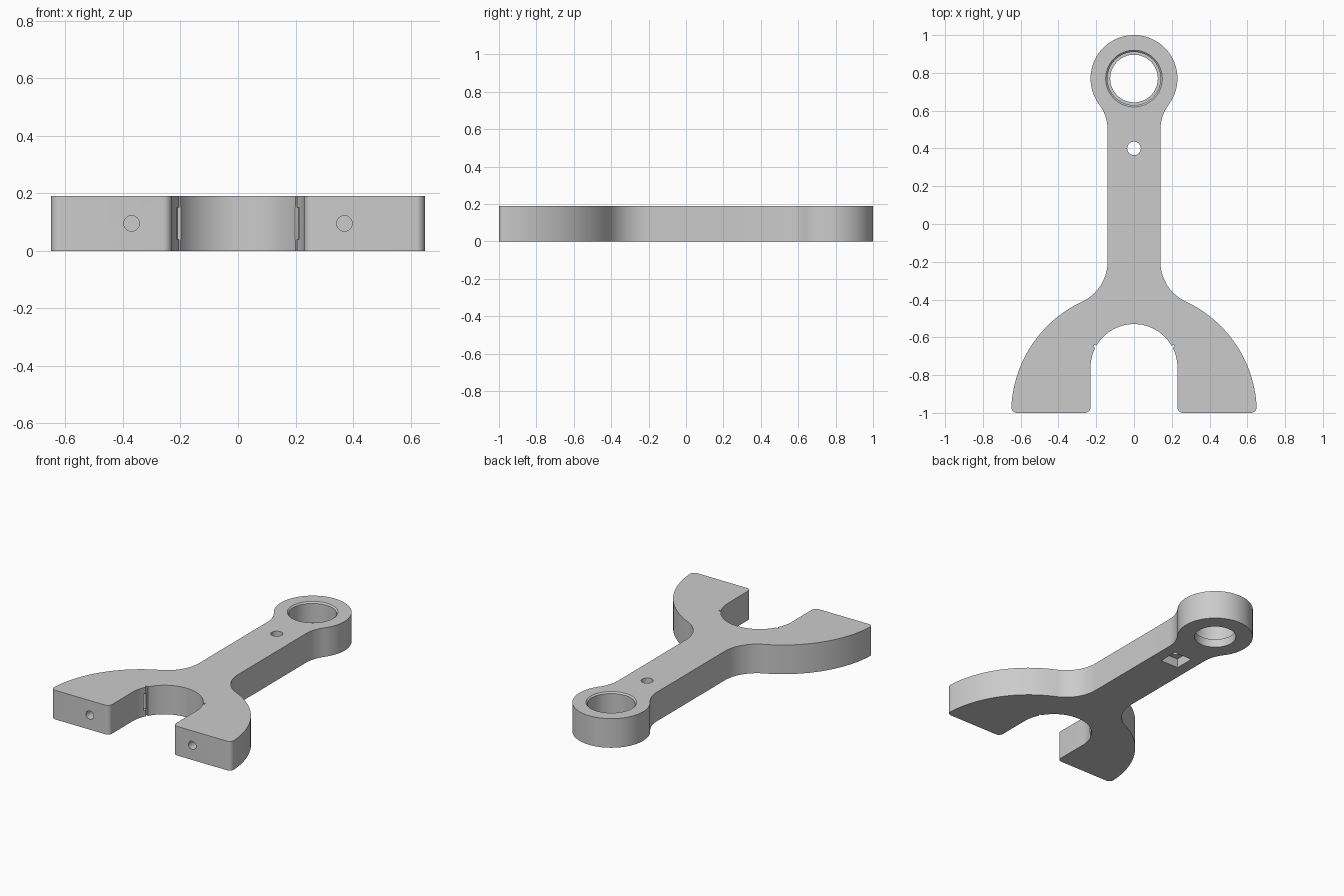
import bpy, bmesh
from math import sin, cos, atan2, radians, pi, sqrt
from mathutils import Matrix

cube = bpy.data.objects.get("Cube")
if cube:
    bpy.data.objects.remove(cube, do_unlink=True)

THICK = 0.19
RING_Y, RING_R = 0.77, 0.23
ARM = 0.14
FORK_R = 0.65
SLOT_Y, SLOT_R = -0.76, 0.23

grey = bpy.data.materials.new("grey plastic")
grey.use_nodes = True
grey.diffuse_color = (0.6, 0.6, 0.6, 1)
grey.node_tree.nodes["Principled BSDF"].inputs["Base Color"].default_value = (0.6, 0.6, 0.6, 1)


def arc(cx, cy, r, a, b, n):
    """Points on an arc from angle a to b, in radians."""
    return [(cx + r * cos(a + (b - a) * i / n), cy + r * sin(a + (b - a) * i / n))
            for i in range(n + 1)]


def make_object(name, bm):
    bmesh.ops.recalc_face_normals(bm, faces=bm.faces)
    mesh = bpy.data.meshes.new(name)
    bm.to_mesh(mesh)
    bm.free()
    mesh.materials.append(grey)
    obj = bpy.data.objects.new(name, mesh)
    bpy.context.collection.objects.link(obj)
    return obj


def cylinder(name, center, r1, r2, depth, along_y=False, sides=64):
    bm = bmesh.new()
    m = Matrix.Translation(center)
    if along_y:
        m = m @ Matrix.Rotation(pi / 2, 4, 'X')
    bmesh.ops.create_cone(bm, cap_ends=True, segments=sides, radius1=r1,
                          radius2=r2, depth=depth, matrix=m)
    return make_object(name, bm)


def box(name, center, size):
    bm = bmesh.new()
    m = Matrix.Translation(center) @ Matrix.Diagonal((*size, 1))
    bmesh.ops.create_cube(bm, size=1, matrix=m)
    return make_object(name, bm)


def cut(body, cutter):
    cutter.hide_render = True
    mod = body.modifiers.new("cut", 'BOOLEAN')
    mod.operation = 'DIFFERENCE'
    mod.solver = 'EXACT'
    mod.object = cutter
    bpy.context.view_layer.objects.active = body
    bpy.ops.object.modifier_apply(modifier=mod.name)
    bpy.data.objects.remove(cutter, do_unlink=True)


# Right half outline: ring, neck fillet, arm, shoulder fillet, fork leg, slot
neck_r, neck_y = 0.22, 0.5
neck_a = atan2(neck_y - RING_Y, ARM + neck_r)
shoulder_y, fork_y = -0.2, -1.0
rise = shoulder_y - fork_y
shoulder_r = (ARM ** 2 + rise ** 2 - FORK_R ** 2) / (2 * (FORK_R - ARM))
shoulder_a = atan2(rise, ARM + shoulder_r)
corner = 0.03
corner_x = sqrt((FORK_R - corner) ** 2 - corner ** 2)

half = arc(0, RING_Y, RING_R, pi / 2, neck_a, 32)
half += arc(ARM + neck_r, neck_y, neck_r, pi + neck_a, pi, 12)[1:]
half += arc(ARM + shoulder_r, shoulder_y, shoulder_r, pi, pi + shoulder_a, 20)
half += arc(0, fork_y, FORK_R, shoulder_a, atan2(corner, corner_x), 28)[1:]
half += arc(corner_x, -1 + corner, corner, 0, -pi / 2, 6)[1:]
half += arc(SLOT_R + corner, -1 + corner, corner, -pi / 2, -pi, 6)
half += arc(0, SLOT_Y, SLOT_R, 0, radians(27), 10)
# small notch in the slot wall
half += arc(0, SLOT_Y, SLOT_R + 0.012, radians(27), radians(30), 1)
half += arc(0, SLOT_Y, SLOT_R, radians(30), pi / 2, 22)

outline = half + [(-x, y) for x, y in half[-2:0:-1]]
bm = bmesh.new()
face = bm.faces.new([bm.verts.new((x, y, 0)) for x, y in outline])
top = bmesh.ops.extrude_face_region(bm, geom=[face])["geom"]
bmesh.ops.translate(bm, vec=(0, 0, THICK),
                    verts=[v for v in top if isinstance(v, bmesh.types.BMVert)])
body = make_object("fork_arm", bm)

# Ring bore, bearing seat and chamfered rim
cut(body, cylinder("bore", (0, RING_Y, 0.1), 0.126, 0.126, 0.4))
cut(body, cylinder("seat", (0, RING_Y, 0.055 + 0.1), 0.141, 0.141, 0.2))
cut(body, cylinder("rim", (0, RING_Y, THICK), 0.139, 0.161, 0.022))

# Arm bolt hole with a square nut recess underneath
cut(body, cylinder("arm_hole", (0, 0.4, 0.1), 0.036, 0.036, 0.4, sides=32))
cut(body, box("nut_recess", (0, 0.4, 0.01), (0.13, 0.13, 0.1)))

# Fork bolt holes and the nut slots that meet them
for side in (-1, 1):
    cut(body, cylinder("fork_hole", (side * 0.37, -0.83, THICK / 2),
                       0.027, 0.027, 0.44, along_y=True, sides=32))
    cut(body, box("nut_slot", (side * 0.31, -0.657, THICK / 2), (0.24, 0.026, 0.11)))

bpy.ops.object.select_all(action='DESELECT')
body.select_set(True)
bpy.context.view_layer.objects.active = body
bpy.ops.object.shade_smooth_by_angle(angle=radians(30))
